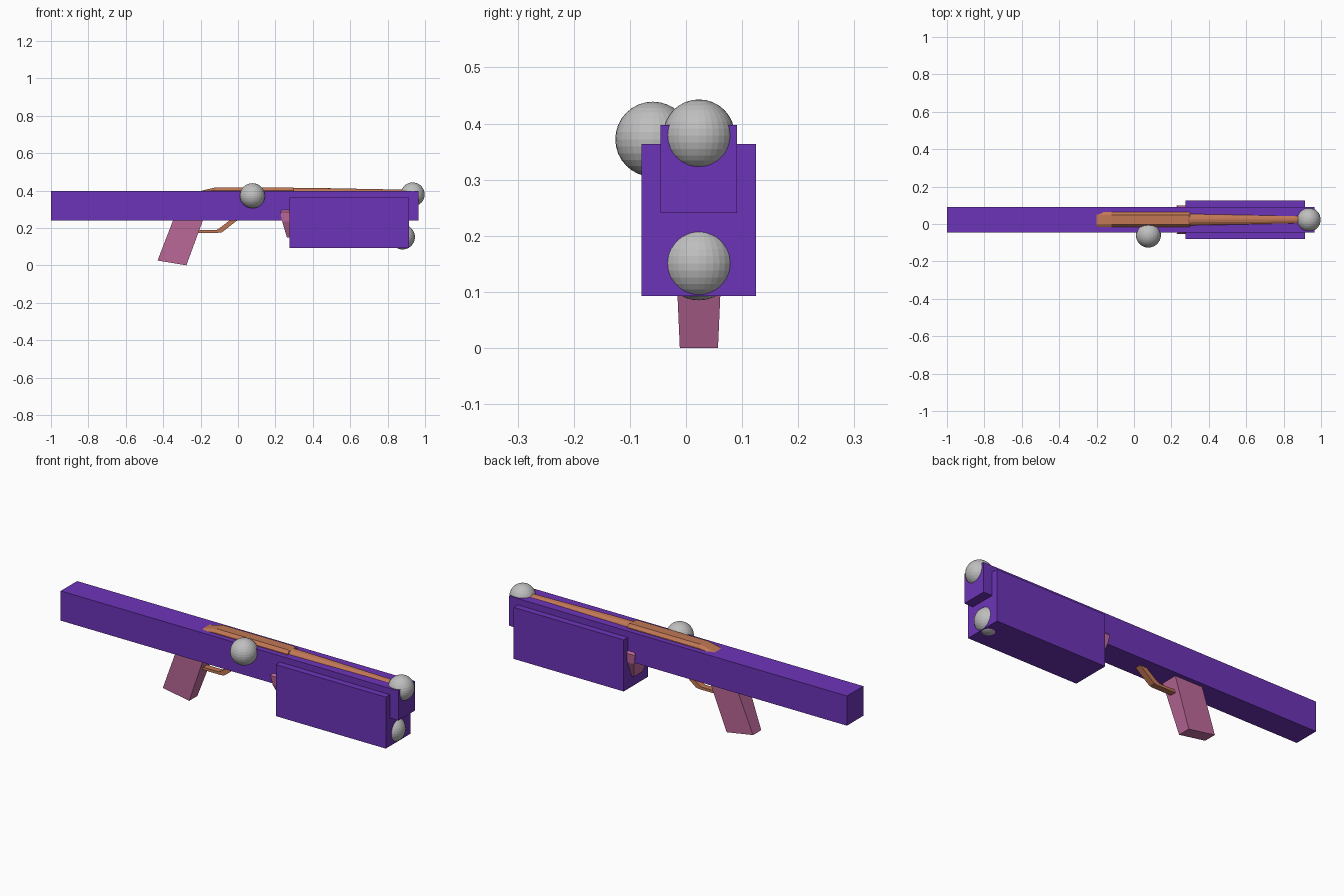
import bpy, bmesh, math
from mathutils import Matrix

if "Cube" in bpy.data.objects:
    bpy.data.objects.remove(bpy.data.objects["Cube"])

CY = 0.023  # centre plane of the long body


def material(name, color):
    m = bpy.data.materials.new(name)
    m.diffuse_color = (*color, 1)
    m.use_nodes = True
    m.node_tree.nodes["Principled BSDF"].inputs["Base Color"].default_value = m.diffuse_color
    return m


PURPLE = material("purple", (0.152, 0.034, 0.48))
ORANGE = material("copper orange", (0.53, 0.185, 0.09))
PINK = material("dusty pink", (0.52, 0.145, 0.33))
GREY = material("grey", (0.52, 0.52, 0.52))


def finish(bm, name, mat):
    bmesh.ops.recalc_face_normals(bm, faces=bm.faces)
    me = bpy.data.meshes.new(name)
    bm.to_mesh(me)
    bm.free()
    me.materials.append(mat)
    ob = bpy.data.objects.new(name, me)
    bpy.context.collection.objects.link(ob)
    return ob


def loft(name, rings, mat):
    """Skin a list of equal-length closed rings and cap both ends."""
    bm = bmesh.new()
    vs = [[bm.verts.new(p) for p in r] for r in rings]
    n = len(vs[0])
    for a, b in zip(vs, vs[1:]):
        for i in range(n):
            j = (i + 1) % n
            bm.faces.new((a[i], a[j], b[j], b[i]))
    bm.faces.new(vs[0])
    bm.faces.new(vs[-1])
    return finish(bm, name, mat)


def box(name, x0, x1, y0, y1, z0, z1, mat):
    return loft(name, [[(x, y0, z0), (x, y1, z0), (x, y1, z1), (x, y0, z1)]
                       for x in (x0, x1)], mat)


def ball(name, x, y, z, r):
    bm = bmesh.new()
    bmesh.ops.create_uvsphere(bm, u_segments=32, v_segments=16, radius=r,
                              matrix=Matrix.Translation((x, y, z)))
    return finish(bm, name, GREY)


# Long body and the wide block under its front end
box("main_body", -1.0, 0.965, -0.045, 0.091, 0.241, 0.397, PURPLE)
box("front_block", 0.275, 0.915, -0.079, 0.125, 0.093, 0.364, PURPLE)

# Balls at the muzzle, the block end and the side
ball("muzzle_ball", 0.934, CY, 0.379, 0.064)
ball("block_ball", 0.88, CY, 0.151, 0.066)
ball("side_ball", 0.077, -0.059, 0.372, 0.067)

# Chamfered top cover with a sloping rear end
sections = [(-0.21, 0.395), (-0.12, 0.417), (0.29, 0.417), (0.30, 0.412)]
loft("top_cover", [[(x, CY + s * w, z) for s, w, z in (
    (-1, 0.040, 0.36), (-1, 0.040, min(top - 0.002, 0.401)), (-1, 0.026, top),
    (1, 0.026, top), (1, 0.040, min(top - 0.002, 0.401)), (1, 0.040, 0.36))]
    for x, top in sections], ORANGE)

# Tapered round barrel
loft("barrel", [[(x, CY + r * math.cos(math.tau * i / 16),
                  0.379 + r * math.sin(math.tau * i / 16)) for i in range(16)]
                for x, r in ((0.28, 0.036), (0.45, 0.034), (0.92, 0.025))], ORANGE)

# Raked hand grip, narrower at the bottom
loft("hand_grip", [[(xa, CY - w, za), (xb, CY - w, zb),
                    (xb, CY + w, zb), (xa, CY + w, za)]
                   for xa, za, xb, zb, w in ((-0.43, 0.026, -0.276, 0.0, 0.034),
                                             (-0.336, 0.27, -0.177, 0.27, 0.046))], PINK)

# Bent strip guarding the trigger
guard = [(-0.23, 0.174, 0.188), (-0.105, 0.174, 0.188),
         (-0.085, 0.177, 0.200), (-0.01, 0.236, 0.258), (0.01, 0.25, 0.27)]
loft("trigger_guard", [[(x, CY - 0.016, lo), (x, CY + 0.016, lo),
                        (x - 0.012, CY + 0.016, hi), (x - 0.012, CY - 0.016, hi)]
                       for x, lo, hi in guard], ORANGE)

# Faceted fore grip whose rear end shows behind the block
half = [(0.040, 0.325, 0.266), (0.077, 0.285, 0.226),
        (0.072, 0.235, 0.236), (0.035, 0.148, 0.262)]
outline = [(CY + w, z, x) for w, z, x in half]
outline += [(CY - w, z, x) for w, z, x in reversed(half)]
loft("fore_grip", [[(x, y, z) for y, z, x in outline],
                   [(0.85, y, z) for y, z, x in outline]], PINK)
